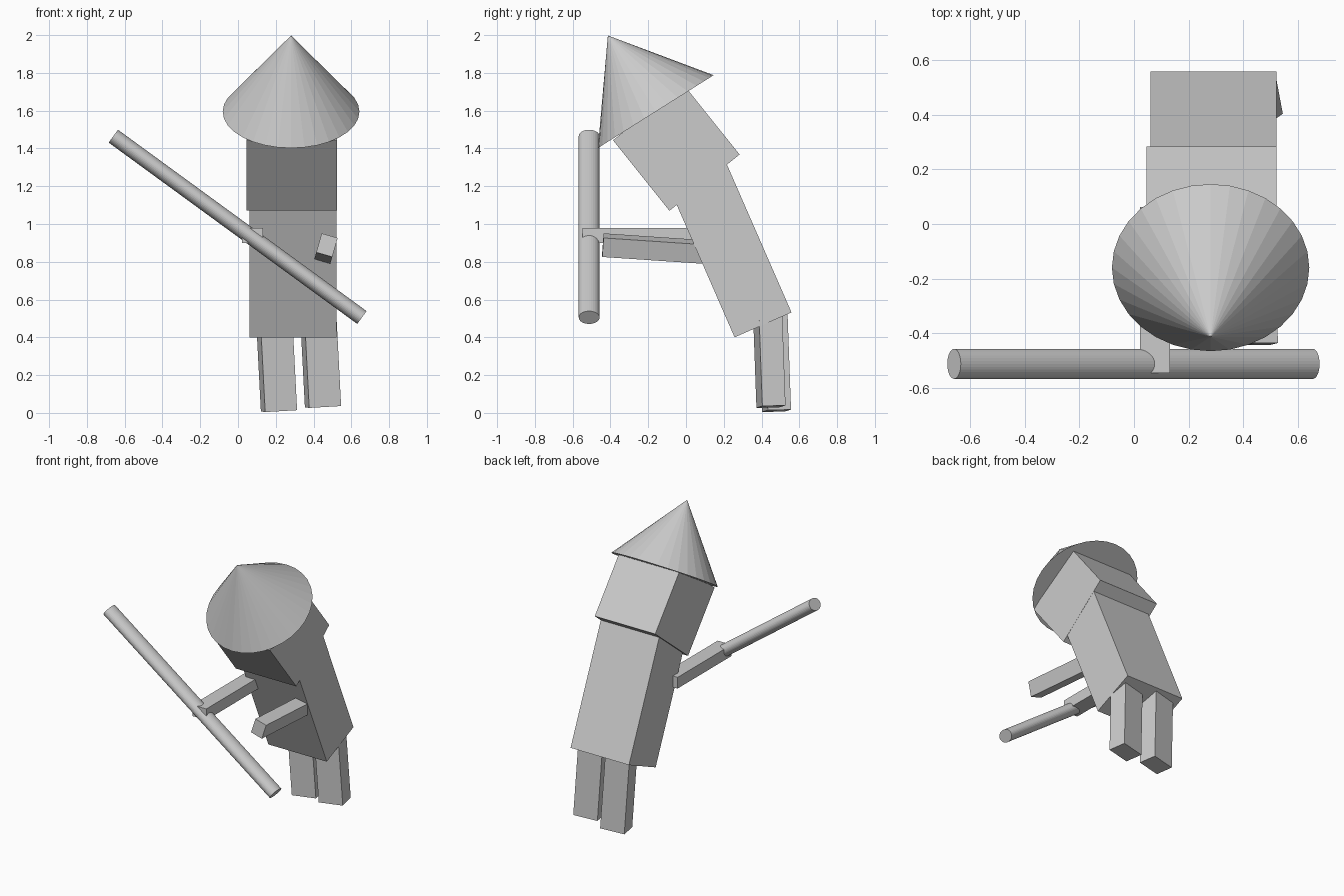
import bpy
import math
from mathutils import Matrix, Euler, Vector

if "Cube" in bpy.data.objects:
    bpy.data.objects.remove(bpy.data.objects["Cube"])

grey = bpy.data.materials.new("plain_grey")
grey.diffuse_color = (0.6, 0.6, 0.6, 1)
grey.use_nodes = True
grey.node_tree.nodes["Principled BSDF"].inputs["Base Color"].default_value = grey.diffuse_color


def place(obj, name, matrix):
    obj.name = name
    obj.data.name = name
    obj.data.materials.append(grey)
    obj.data.transform(matrix)
    return obj


def rotation(degrees):
    return Euler([math.radians(a) for a in degrees]).to_matrix().to_4x4()


def box(name, anchor, size, degrees=(0, 0, 0), offset=(0, 0, 0)):
    """Box turned about an anchor; offset shifts its centre, in box sizes."""
    bpy.ops.mesh.primitive_cube_add(size=1)
    m = (Matrix.Translation(anchor) @ rotation(degrees)
         @ Matrix.Diagonal((*size, 1)) @ Matrix.Translation(offset))
    return place(bpy.context.object, name, m)


BASE = (0, 0, 0.5)    # anchor at the middle of the bottom face
FRONT = (0, 0.5, 0)   # anchor at the middle of the front face

# leaning torso and bowed head
box("torso", (0.291, 0.408, 0.466), (0.462, 0.329, 0.90), (23.6, 0, 0), BASE)
box("head", (0.284, 0.098, 1.219), (0.478, 0.476, 0.478), (38.7, 0, 0), BASE)

# legs, slightly twisted
for name, foot in (("left_leg", (0.217, 0.479, 0.011)),
                   ("right_leg", (0.450, 0.450, 0.033))):
    box(name, foot, (0.172, 0.125, 0.53), (1.5, -3.3, 10.5), BASE)

# arms reaching forward
box("staff_arm", (0.077, -0.547, 0.94), (0.11, 0.61, 0.08), (0, 0, 0), FRONT)
box("free_arm", (0.471, -0.44, 0.888), (0.088, 0.65, 0.105), (-4, 16, 0), FRONT)

# conical hat
hat_base = Vector((0.281, -0.16, 1.595))
hat_height = 0.476
bpy.ops.mesh.primitive_cone_add(vertices=32, radius1=0.362, radius2=0, depth=hat_height)
place(bpy.context.object, "hat",
      Matrix.Translation(hat_base) @ rotation((32.2, 0, 0))
      @ Matrix.Translation((0, 0, hat_height / 2)))

# staff, slightly oval, held diagonally across the front
start, end = Vector((-0.66, -0.513, 1.465)), Vector((0.656, -0.513, 0.505))
axis = end - start
bpy.ops.mesh.primitive_cylinder_add(vertices=32, radius=1, depth=1)
place(bpy.context.object, "staff",
      Matrix.Translation((start + end) / 2)
      @ Matrix.Rotation(math.atan2(axis.x, axis.z), 4, 'Y')
      @ Matrix.Diagonal((0.042, 0.055, axis.length, 1)))
